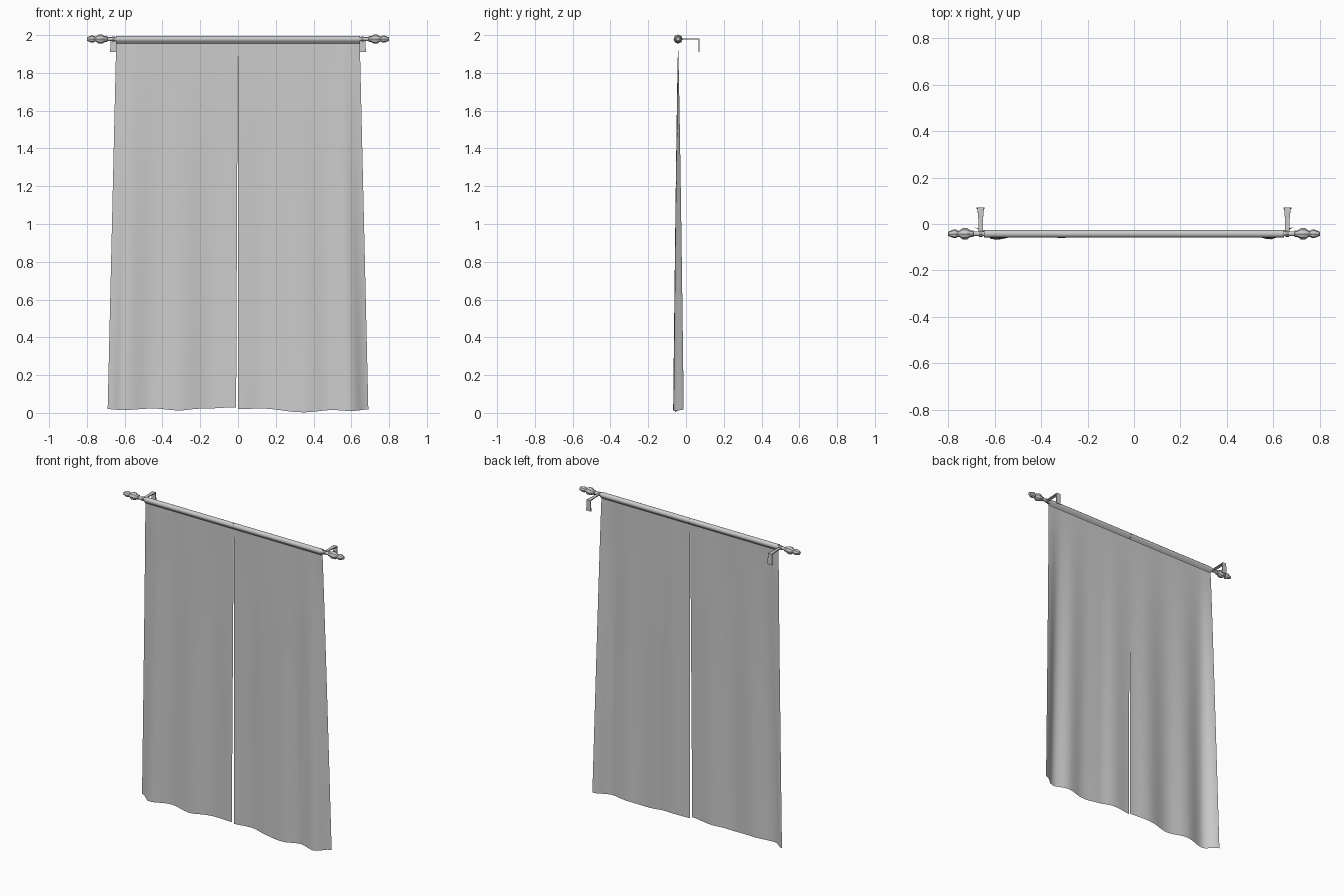
import bpy, bmesh, math

if "Cube" in bpy.data.objects:
    bpy.data.objects.remove(bpy.data.objects["Cube"])

ROD_Y, ROD_Z = -0.042, 1.979


def make_object(name, bm, smooth=None):
    bmesh.ops.recalc_face_normals(bm, faces=bm.faces)
    mesh = bpy.data.meshes.new(name)
    bm.to_mesh(mesh)
    bm.free()
    ob = bpy.data.objects.new(name, mesh)
    bpy.context.collection.objects.link(ob)
    if smooth:
        bpy.ops.object.select_all(action='DESELECT')
        ob.select_set(True)
        bpy.context.view_layer.objects.active = ob
        bpy.ops.object.shade_smooth_by_angle(angle=math.radians(smooth))
    return ob


def lathe_x(name, profile, sides=8):
    # profile of (x, radius) turned around the rod axis, capped at both ends
    bm = bmesh.new()
    rings = []
    for x, r in profile:
        rings.append([bm.verts.new((x, ROD_Y + r * math.cos(2 * math.pi * i / sides),
                                    ROD_Z + r * math.sin(2 * math.pi * i / sides)))
                      for i in range(sides)])
    for a, b in zip(rings, rings[1:]):
        for i in range(sides):
            j = (i + 1) % sides
            bm.faces.new((a[i], a[j], b[j], b[i]))
    bm.faces.new(rings[0])
    bm.faces.new(rings[-1])
    return make_object(name, bm, 35)


def ease(keys, x):
    # smooth interpolation through (x, value) keys
    for (x0, v0), (x1, v1) in zip(keys, keys[1:]):
        if x <= x1:
            t = max(0, (x - x0) / (x1 - x0))
            return v0 + (v1 - v0) * (0.5 - 0.5 * math.cos(math.pi * t))
    return keys[-1][1]


def curtain(name, top, bottom, hem_y, hem_z, cols=28, rows=16):
    bm = bmesh.new()
    grid = []
    for c in range(cols + 1):
        t = c / cols
        xt = top[0] + (top[1] - top[0]) * t
        xb = bottom[0] + (bottom[1] - bottom[0]) * t
        hy, hz = ease(hem_y, xb), ease(hem_z, xb)
        col = []
        # hanging sheet, folds growing towards the hem
        for r in range(rows + 1):
            f = r / rows
            z = hz + (1.955 - hz) * f
            y = ROD_Y + (hy - ROD_Y) * (1 - f) ** 0.8
            col.append(bm.verts.new((xb + (xt - xb) * f, y, z)))
        # rod pocket loop
        for k in range(11):
            a = math.radians(-120 - 300 * k / 10)
            col.append(bm.verts.new((xt, ROD_Y + 0.0165 * math.cos(a),
                                     ROD_Z + 0.0165 * math.sin(a))))
        grid.append(col)
    for a, b in zip(grid, grid[1:]):
        for i in range(len(a) - 1):
            bm.faces.new((a[i], b[i], b[i + 1], a[i + 1]))
        # close the pocket onto the sheet
        bm.faces.new((a[-1], b[-1], b[rows], a[rows]))
    return make_object(name, bm, 50)


# Curtain panels
curtain("left_curtain", (-0.645, -0.001), (-0.69, -0.01),
        [(-0.69, -0.012), (-0.60, -0.068), (-0.46, -0.042), (-0.31, -0.060),
         (-0.15, -0.036), (-0.01, -0.050)],
        [(-0.69, 0.020), (-0.61, 0.015), (-0.45, 0.023), (-0.31, 0.013),
         (-0.2, 0.022), (-0.01, 0.029)])
curtain("right_curtain", (0.001, 0.645), (0.001, 0.69),
        [(0.001, -0.045), (0.12, -0.036), (0.24, -0.052), (0.36, -0.058),
         (0.48, -0.042), (0.59, -0.066), (0.69, -0.012)],
        [(0.001, 0.020), (0.12, 0.023), (0.35, 0.003), (0.5, 0.015),
         (0.6, 0.010), (0.69, 0.018)])

# Rod
lathe_x("rod", [(-0.71, 0.010), (0.71, 0.010)], 12)

for side, s in (("left", -1), ("right", 1)):
    # Finial: collar, ball, neck and pointed tip
    lathe_x(side + "_finial",
            [(s * x, r) for x, r in ((0.690, 0.010), (0.693, 0.015), (0.705, 0.015),
             (0.708, 0.017), (0.718, 0.024), (0.738, 0.024), (0.750, 0.015),
             (0.757, 0.012), (0.765, 0.018), (0.775, 0.019), (0.790, 0.013),
             (0.799, 0.010), (0.80, 0.007))], 8)
    # Ring holding the rod
    lathe_x(side + "_bracket_ring",
            [(s * 0.652, 0.013), (s * 0.668, 0.013)], 10)
    # Bent strip bracket: arm running back, plate turned down
    bm = bmesh.new()
    path = [(-0.036, 1.982, 1.976, 0.009, 0), (0.020, 1.982, 1.976, 0.010, 0),
            (0.071, 1.982, 1.976, 0.014, 0.006), (0.071, 1.910, 1.910, 0.017, 0.006)]
    rings = []
    for y, z0, z1, w, dy in path:
        rings.append([bm.verts.new((s * 0.66 + dx, yy, zz)) for dx, yy, zz in
                      ((-w, y, z0), (w, y, z0), (w, y - dy, z1), (-w, y - dy, z1))])
    for a, b in zip(rings, rings[1:]):
        for i in range(4):
            j = (i + 1) % 4
            bm.faces.new((a[i], a[j], b[j], b[i]))
    bm.faces.new(rings[0])
    bm.faces.new(rings[-1])
    make_object(side + "_bracket", bm)
